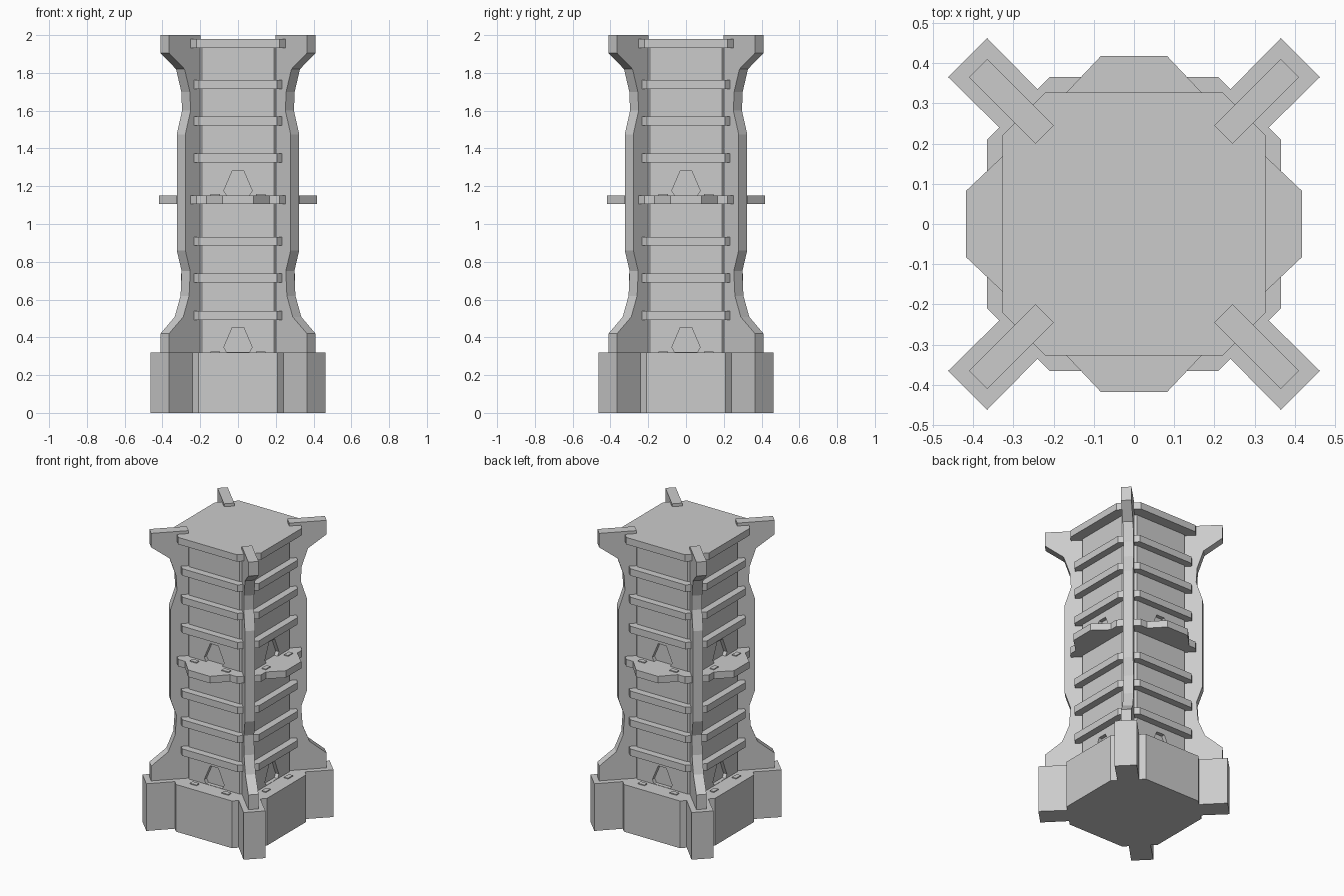
import bpy, bmesh, math
from mathutils import Matrix

if "Cube" in bpy.data.objects:
    bpy.data.objects.remove(bpy.data.objects["Cube"])

Q = math.pi / 2


def prism(name, pts, depth, matrix):
    """Extrude a 2D outline by depth along local z, then place it with a matrix."""
    bm = bmesh.new()
    face = bm.faces.new([bm.verts.new((x, y, 0)) for x, y in pts])
    res = bmesh.ops.extrude_face_region(bm, geom=[face])
    top = [g for g in res["geom"] if isinstance(g, bmesh.types.BMVert)]
    bmesh.ops.translate(bm, verts=top, vec=(0, 0, depth))
    bmesh.ops.transform(bm, matrix=matrix, verts=bm.verts)
    bmesh.ops.recalc_face_normals(bm, faces=bm.faces)
    me = bpy.data.meshes.new(name)
    bm.to_mesh(me)
    bm.free()
    ob = bpy.data.objects.new(name, me)
    bpy.context.collection.objects.link(ob)
    return ob


def four_sided(name, side, z0, z1):
    """Plan outline made by turning one side's points through four quarter turns."""
    pts = []
    for k in range(4):
        c, s = round(math.cos(k * Q)), round(math.sin(k * Q))
        pts += [(c * x - s * y, s * x + c * y) for x, y in side]
    return prism(name, pts, z1 - z0, Matrix.Translation((0, 0, z0)))


def plate(name, flat, half, z0, z1):
    return four_sided(name, [(-flat, -half), (flat, -half)], z0, z1)


# Base with diagonal corner blocks
four_sided("base", [(-0.24, -0.335), (-0.21, -0.365), (0.21, -0.365), (0.24, -0.335),
                    (0.365, -0.462), (0.462, -0.365), (0.335, -0.24), (0.365, -0.21)][1:7],
           0, 0.32)

# Shaft
shaft = plate("shaft", 0.19, 0.255, 0.31, 1.95)

# Recessed doorways on each face at both levels
door = [(-0.06, 0), (0.06, 0), (0.075, 0.025), (0.03, 0.13), (-0.03, 0.13), (-0.075, 0.025)]
for z in (0.322, 1.152):
    for k in range(4):
        m = (Matrix.Rotation(k * Q, 4, 'Z') @ Matrix.Translation((0, -0.23, z))
             @ Matrix.Rotation(Q, 4, 'X'))
        cutter = prism("doorway_cutter", door, 0.06, m)
        cutter.hide_render = True
        mod = shaft.modifiers.new("doorway", 'BOOLEAN')
        mod.operation = 'DIFFERENCE'
        mod.solver = 'EXACT'
        mod.object = cutter
        bpy.context.view_layer.objects.active = shaft
        bpy.ops.object.modifier_apply(modifier=mod.name)
        bpy.data.objects.remove(cutter)

# Thin ledges around the shaft
for z in (0.492, 0.69, 0.885, 1.325, 1.522, 1.715):
    plate("ledge", 0.207, 0.303, z, z + 0.047)

# Roof plate and middle balcony
plate("roof_plate", 0.22, 0.327, 1.933, 1.98)
four_sided("balcony", [(-0.22, -0.327), (-0.168, -0.327), (-0.082, -0.418),
                       (0.082, -0.418), (0.168, -0.327), (0.22, -0.327)], 1.105, 1.152)

# Small floor pads beside the doorways
pad = [(-0.025, -0.015), (0.025, -0.015), (0.025, 0.015), (-0.025, 0.015)]
for z in (0.318, 1.15):
    for k in range(4):
        for x in (-0.12, 0.12):
            prism("floor_pad", pad, 0.008, Matrix.Rotation(k * Q, 4, 'Z')
                  @ Matrix.Translation((x, -0.295, z)))

# Diagonal corner buttresses: outer edge as (x reach in front view, z)
edge = [(0.41, 0.31), (0.41, 0.42), (0.335, 0.508), (0.304, 0.62), (0.298, 0.75),
        (0.324, 0.86), (0.324, 1.475), (0.296, 1.6), (0.3, 1.7), (0.328, 1.82),
        (0.41, 1.905), (0.41, 2.0)]
fin = [((x - 0.0225) * math.sqrt(2), z) for x, z in edge] + [(0.314, 2.0), (0.314, 0.31)]
for k in range(4):
    m = (Matrix.Rotation(math.pi / 4 + k * Q, 4, 'Z') @ Matrix.Translation((0, 0.032, 0))
         @ Matrix.Rotation(Q, 4, 'X'))
    prism("corner_buttress", fin, 0.064, m)
